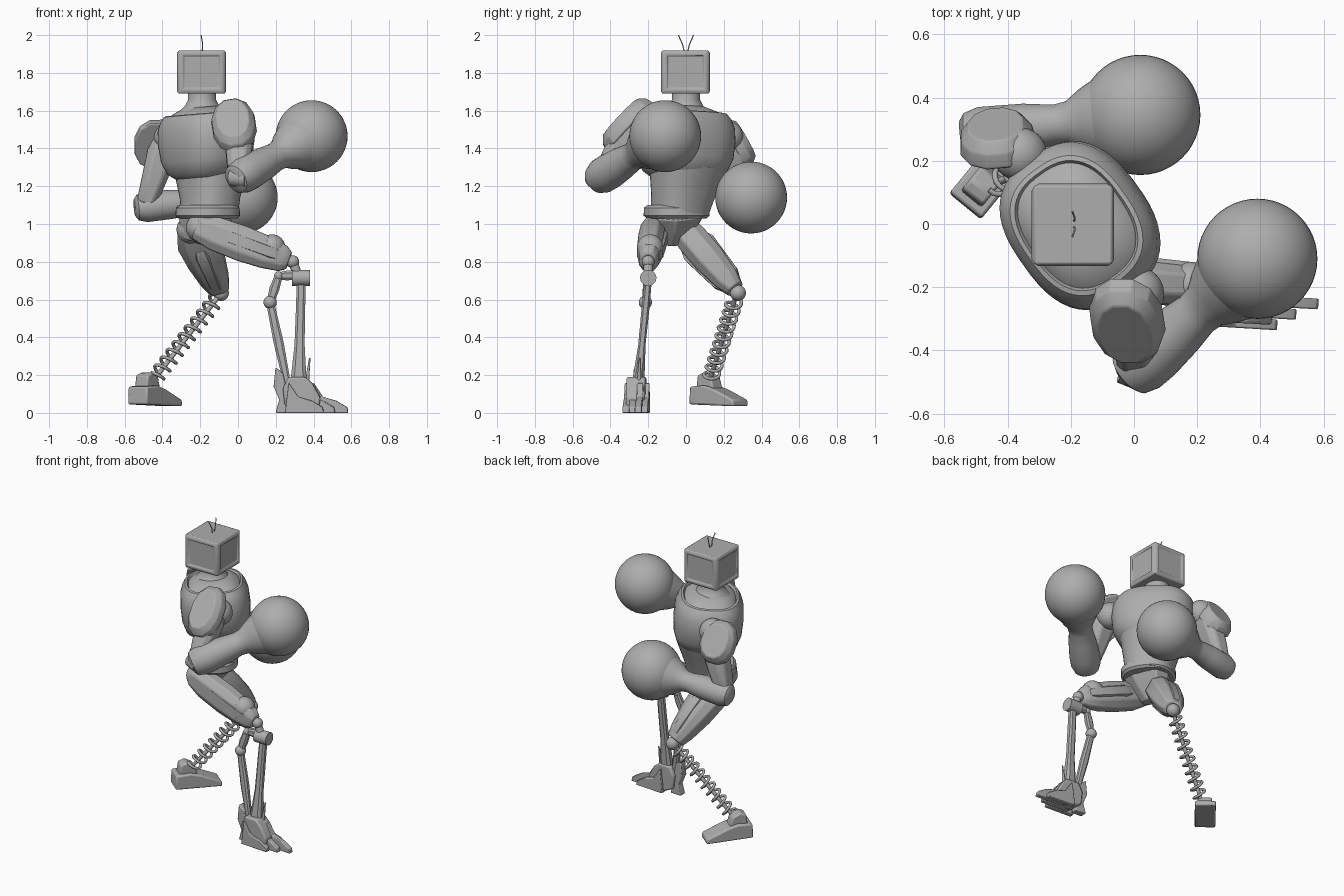
import bpy, bmesh, math
from mathutils import Vector as V

cube = bpy.data.objects.get("Cube")
if cube:
    bpy.data.objects.remove(cube)

grey = bpy.data.materials.new("plain grey")
grey.use_nodes = True
grey.diffuse_color = (0.42, 0.42, 0.42, 1)
grey.node_tree.nodes["Principled BSDF"].inputs["Base Color"].default_value = (0.42, 0.42, 0.42, 1)


def finish(name, bm, bevel=0, angle=35):
    bmesh.ops.recalc_face_normals(bm, faces=bm.faces)
    mesh = bpy.data.meshes.new(name)
    bm.to_mesh(mesh)
    bm.free()
    mesh.materials.append(grey)
    ob = bpy.data.objects.new(name, mesh)
    bpy.context.collection.objects.link(ob)
    if bevel:
        mod = ob.modifiers.new("Bevel", "BEVEL")
        mod.width, mod.segments = bevel, 2
    bpy.ops.object.select_all(action="DESELECT")
    ob.select_set(True)
    bpy.context.view_layer.objects.active = ob
    bpy.ops.object.shade_smooth_by_angle(angle=math.radians(angle))


def loft(name, p0, p1, profile, side=(1, 0, 0), n=32, e=1.0, bevel=0):
    """Rings of (t, half width, half depth) along an axis; e < 1 squares them off."""
    p0, p1 = V(p0), V(p1)
    w = (p1 - p0).normalized()
    u = V(side)
    u = (u - w * u.dot(w)).normalized()
    v = w.cross(u)
    power = lambda c: math.copysign(abs(c) ** e, c)
    bm = bmesh.new()
    rings = []
    for t, a, b in profile:
        ring = []
        for i in range(n):
            k = math.tau * (i + 0.5) / n
            ring.append(bm.verts.new(p0.lerp(p1, t) + u * a * power(math.cos(k)) + v * b * power(math.sin(k))))
        rings.append(ring)
    for r, s in zip(rings, rings[1:]):
        for i in range(n):
            j = (i + 1) % n
            bm.faces.new((r[i], r[j], s[j], s[i]))
    bm.faces.new(rings[0])
    bm.faces.new(rings[-1])
    finish(name, bm, bevel)


def round_loft(name, p0, p1, profile, n=32):
    loft(name, p0, p1, [(t, r, r) for t, r in profile], (V(p1) - V(p0)).orthogonal(), n)


def rod(name, p0, p1, r0, r1=None, n=16):
    round_loft(name, p0, p1, [(0, r0), (1, r1 or r0)], n)


def ball(name, centre, r):
    bm = bmesh.new()
    bmesh.ops.create_uvsphere(bm, u_segments=48, v_segments=24, radius=r)
    bmesh.ops.translate(bm, verts=bm.verts, vec=centre)
    finish(name, bm)


def prism(name, origin, heading, outline, width, bevel=0.01):
    """Side outline of (distance, height) given a width across the heading."""
    d = V(heading).normalized()
    across = V((-d.y, d.x, 0)) * width / 2
    bm = bmesh.new()
    sides = [[bm.verts.new(V(origin) + d * s + V((0, 0, z)) + across * k) for s, z in outline] for k in (-1, 1)]
    n = len(outline)
    for i in range(n):
        j = (i + 1) % n
        bm.faces.new((sides[0][i], sides[0][j], sides[1][j], sides[1][i]))
    for s in sides:
        bm.faces.new(s)
    finish(name, bm, bevel)


def wire(name, points, r):
    curve = bpy.data.curves.new(name, "CURVE")
    curve.dimensions = "3D"
    curve.bevel_depth, curve.bevel_resolution, curve.use_fill_caps = r, 2, True
    spline = curve.splines.new("POLY")
    spline.points.add(len(points) - 1)
    for p, co in zip(spline.points, points):
        p.co = (*co, 1)
    curve.materials.append(grey)
    bpy.context.collection.objects.link(bpy.data.objects.new(name, curve))


# Head: box with a framed panel on each upright side
bm = bmesh.new()
bmesh.ops.create_cube(bm, size=1)
bmesh.ops.scale(bm, verts=bm.verts, vec=(0.245, 0.245, 0.228))
bmesh.ops.translate(bm, verts=bm.verts, vec=(-0.193, -0.003, 1.804))
panels = [f for f in bm.faces if abs(f.normal.z) < 0.5]
for thickness, depth in ((0.02, 0.008), (0.016, 0.0), (0.006, -0.008)):
    bmesh.ops.inset_individual(bm, faces=panels, thickness=thickness, depth=depth)
finish("head", bm, 0.008)
for s in (-1, 1):
    wire("antenna", [(-0.19, s * 0.008, 1.91), (-0.187, s * 0.018, 1.95), (-0.195, s * 0.04, 2.0)], 0.003)

# Trunk
across = (0.58, -0.81, 0)
round_loft("neck", (-0.19, 0, 1.56), (-0.19, 0, 1.71),
           [(0, 0.15), (0.25, 0.118), (0.45, 0.09), (0.65, 0.075), (1, 0.075)])
loft("chest", (-0.155, -0.005, 1.25), (-0.185, -0.005, 1.62),
     [(0, 0.175, 0.16), (0.08, 0.215, 0.195), (0.25, 0.25, 0.215), (0.5, 0.265, 0.22), (0.7, 0.262, 0.215),
      (0.82, 0.245, 0.2), (0.9, 0.22, 0.182), (0.91, 0.205, 0.168), (0.87, 0.198, 0.16),
      (0.93, 0.17, 0.14), (1, 0.1, 0.09)], across, 48, 0.78)
loft("abdomen", (-0.15, -0.035, 1.06), (-0.145, 0.01, 1.32),
     [(0, 0.15, 0.14), (0.3, 0.165, 0.145), (0.7, 0.192, 0.165), (1, 0.21, 0.18)], across, 40, 0.85)
loft("belt", (-0.16, -0.05, 1.03), (-0.16, -0.05, 1.1),
     [(0, 0.155, 0.145), (0.2, 0.17, 0.16), (0.8, 0.17, 0.155), (1, 0.15, 0.14)], across, 32, 0.85)
loft("pelvis", (-0.22, -0.07, 0.9), (-0.175, -0.06, 1.06),
     [(0, 0.075, 0.065), (0.4, 0.11, 0.1), (1, 0.155, 0.14)], across, 8, 0.7, 0.008)

# Arms: shoulder, armour pad, upper arm, forearm and round fist
ball("right_shoulder", (0.01, -0.22, 1.5), 0.085)
ball("left_shoulder", (-0.36, 0.22, 1.46), 0.085)


def pad(name, centre, normal, side, a, b):
    c, d = V(centre), V(normal).normalized()
    loft(name, c - d * 0.05, c + d * 0.035,
         [(0, a * 0.97, b * 0.97), (0.1, a, b), (0.6, a * 0.95, b * 0.95), (1, a * 0.72, b * 0.75)],
         side, 12, 0.9, 0.006)


pad("right_shoulder_pad", (-0.025, -0.325, 1.54), (-0.12, -0.73, 0.67), (1, 0, 0.15), 0.12, 0.18)
pad("left_shoulder_pad", (-0.435, 0.285, 1.435), (-0.1, 0.86, 0.49), (1, 0, 0), 0.122, 0.145)
arm = [(0, 0.07, 0.07), (0.2, 0.085, 0.08), (0.6, 0.07, 0.075), (1, 0.055, 0.06)]
loft("right_upper_arm", (0.01, -0.28, 1.52), (0.0, -0.44, 1.25), arm, n=8, e=0.7, bevel=0.01)
loft("left_upper_arm", (-0.38, 0.25, 1.44), (-0.485, 0.27, 1.11), arm, n=8, e=0.7, bevel=0.01)
rod("right_elbow_pin", (-0.035, -0.455, 1.25), (0.05, -0.49, 1.24), 0.05)
right_fist, left_fist = (0.39, -0.11, 1.465), (0.02, 0.345, 1.14)
round_loft("right_forearm", (0.005, -0.46, 1.245), right_fist,
           [(-0.07, 0.05), (-0.04, 0.078), (0.04, 0.094), (0.15, 0.096), (0.35, 0.087), (0.5, 0.075),
            (0.58, 0.081), (0.66, 0.107), (0.78, 0.138)])
round_loft("left_forearm", (-0.5, 0.287, 1.09), left_fist,
           [(-0.09, 0.045), (-0.06, 0.068), (0.03, 0.082), (0.3, 0.077), (0.48, 0.063),
            (0.56, 0.069), (0.65, 0.103), (0.76, 0.135)])
ball("right_fist", right_fist, 0.19)
ball("left_fist", left_fist, 0.19)

# Thighs with raised armour strips
ball("right_hip", (-0.2, -0.15, 0.98), 0.075)
ball("left_hip", (-0.25, -0.03, 0.97), 0.075)
loft("right_thigh", (-0.22, -0.17, 0.985), (0.27, -0.2, 0.805),
     [(0, 0.055, 0.07), (0.2, 0.07, 0.095), (0.5, 0.072, 0.1), (0.75, 0.066, 0.092), (0.93, 0.055, 0.075), (1, 0.04, 0.05)],
     (0, 1, 0), 8, 0.75, 0.008)
loft("right_thigh_strip", (-0.08, -0.17, 0.945), (0.23, -0.195, 0.83),
     [(0, 0.065, 0.04), (0.15, 0.08, 0.05), (0.85, 0.073, 0.045), (1, 0.055, 0.035)], (0, 1, 0), 8, 0.6)
ball("right_thigh_bulge", (0.18, -0.19, 0.875), 0.07)
loft("left_thigh", (-0.25, -0.035, 1.0), (-0.1, 0.26, 0.655),
     [(0, 0.08, 0.07), (0.25, 0.118, 0.09), (0.55, 0.105, 0.09), (0.85, 0.08, 0.073), (1, 0.06, 0.05)],
     n=8, e=0.75, bevel=0.008)
loft("left_thigh_strip", (-0.2, 0.04, 0.905), (-0.11, 0.24, 0.68),
     [(0, 0.04, 0.085), (0.15, 0.05, 0.103), (0.85, 0.04, 0.083), (1, 0.03, 0.06)], n=8, e=0.6)

# Right lower leg: knee pin, shin and rear strut
ball("right_knee_ball", (0.29, -0.2, 0.8), 0.034)
rod("right_knee_link", (0.29, -0.2, 0.8), (0.32, -0.2, 0.72), 0.025)
rod("right_knee_pin", (0.285, -0.2, 0.715), (0.38, -0.2, 0.715), 0.043, n=24)
loft("right_shin", (0.335, -0.2, 0.7), (0.32, -0.255, 0.14),
     [(0, 0.025, 0.02), (0.3, 0.026, 0.022), (0.6, 0.028, 0.02), (0.85, 0.04, 0.03), (1, 0.048, 0.035)], n=8, e=0.7)
rod("shin_spike", (0.36, -0.25, 0.12), (0.38, -0.245, 0.29), 0.014, 0.004)
strut = [V(p) for p in ((0.31, -0.2, 0.73), (0.215, -0.205, 0.725), (0.17, -0.215, 0.585), (0.26, -0.25, 0.16))]
for p, q in zip(strut, strut[1:]):
    loft("rear_strut", p, q, [(0, 0.018, 0.022), (0.5, 0.02, 0.028), (1, 0.016, 0.02)], (0, 1, 0), 8, 0.7)
ball("rear_strut_joint", strut[2], 0.035)
ball("rear_strut_corner", strut[1], 0.024)

# Right foot with stepped toes and a heel spur
heading = (1, -0.06, 0)
prism("right_foot", (0, -0.243, 0), heading,
      [(0.25, 0.04), (0.24, 0.13), (0.27, 0.19), (0.36, 0.19), (0.4, 0.15), (0.44, 0.08), (0.43, 0.02), (0.33, 0.0)], 0.1)
prism("right_heel", (0, -0.24, 0), heading,
      [(0.2, 0), (0.22, 0.07), (0.19, 0.14), (0.2, 0.24), (0.24, 0.21), (0.26, 0.12), (0.28, 0)], 0.05, 0.006)
for i, reach in enumerate((-0.06, 0.0, -0.07, -0.13)):
    prism("right_toe", (reach, -0.185 - 0.033 * i, 0), heading,
          [(0.38, 0), (0.4, 0.16), (0.45, 0.085), (0.52, 0.065), (0.58, 0.03), (0.585, 0.0)], 0.034, 0.005)

# Left lower leg: coil spring round a thin core
ball("left_knee_ball", (-0.09, 0.275, 0.635), 0.042)
top, bottom = V((-0.1, 0.265, 0.62)), V((-0.45, 0.125, 0.17))
axis = (bottom - top).normalized()
u = axis.orthogonal().normalized()
w = axis.cross(u)
turns, steps = 10, 16
coil = []
for i in range(turns * steps + 1):
    k = math.tau * i / steps
    coil.append(top.lerp(bottom, 0.04 + 0.92 * i / (turns * steps)) + (u * math.cos(k) + w * math.sin(k)) * 0.04)
wire("left_shin_spring", coil, 0.009)
rod("left_shin_core", top, bottom, 0.012)

# Left foot
heel, heading = (-0.535, 0.055, 0), (0.63, 0.77, 0)
prism("left_foot", heel, heading,
      [(0, 0.045), (0.005, 0.14), (0.1, 0.145), (0.17, 0.125), (0.3, 0.07), (0.305, 0.035), (0.15, 0.04)], 0.13)
prism("left_ankle", heel, heading, [(0.03, 0.13), (0.04, 0.2), (0.08, 0.215), (0.13, 0.19), (0.15, 0.12)], 0.085)
